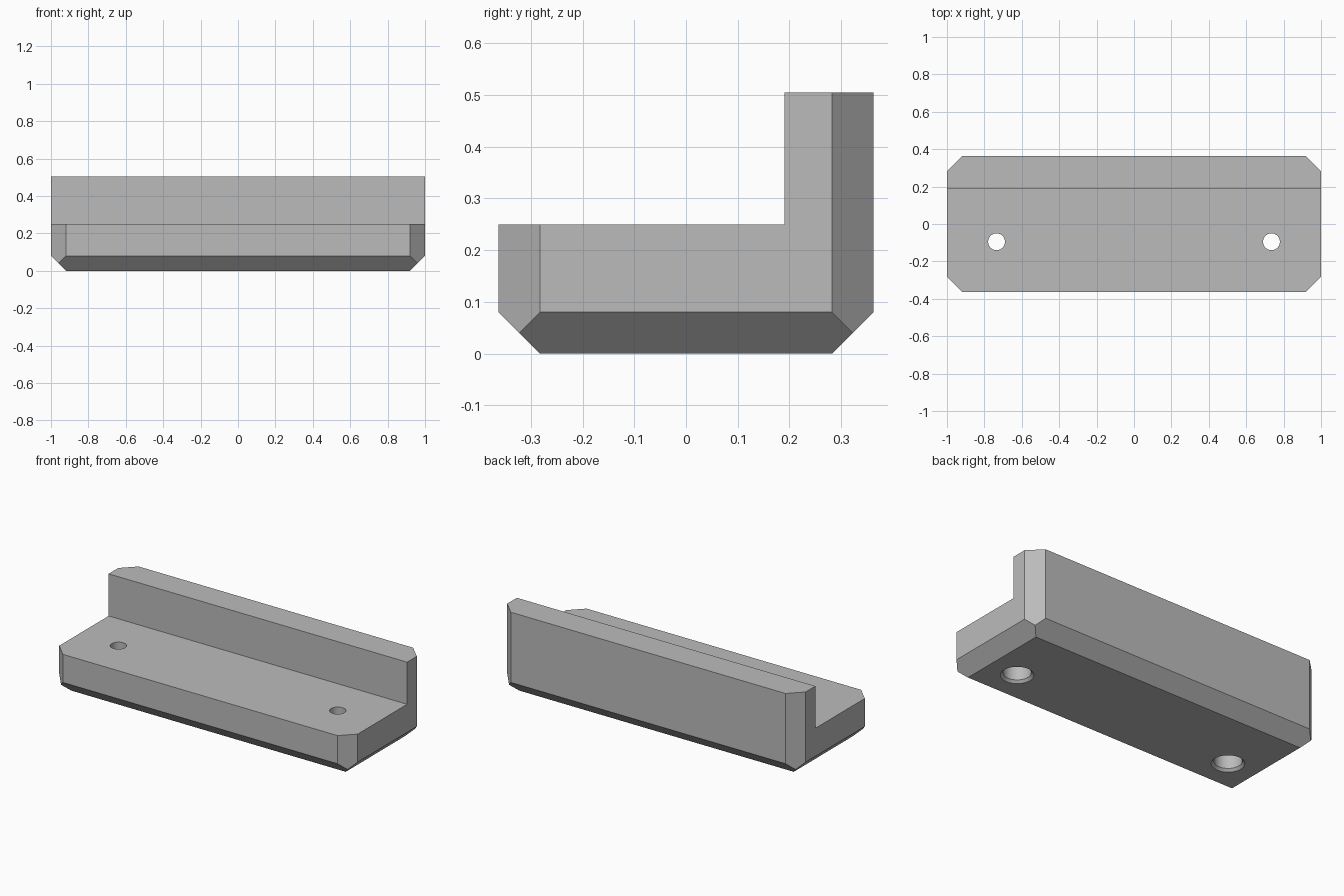
import bpy
import bmesh
from math import cos, sin, tau
from mathutils import Vector

if "Cube" in bpy.data.objects:
    bpy.data.objects.remove(bpy.data.objects["Cube"], do_unlink=True)

HALF_X, HALF_Y = 1.0, 0.3625
BASE_TOP, WALL_TOP, WALL_FRONT = 0.25, 0.505, 0.19
CHAMFER = 0.08

grey = bpy.data.materials.new("plain grey")
grey.use_nodes = True
colour = (0.5, 0.5, 0.5, 1)
grey.diffuse_color = colour
grey.node_tree.nodes["Principled BSDF"].inputs["Base Color"].default_value = colour


def make_object(name, bm):
    bmesh.ops.recalc_face_normals(bm, faces=bm.faces)
    mesh = bpy.data.meshes.new(name)
    bm.to_mesh(mesh)
    bm.free()
    mesh.materials.append(grey)
    obj = bpy.data.objects.new(name, mesh)
    bpy.context.collection.objects.link(obj)
    return obj


def slice_off(bm, point, normal):
    """Cut away everything beyond a plane and cap the opening."""
    cut = bmesh.ops.bisect_plane(
        bm, geom=bm.verts[:] + bm.edges[:] + bm.faces[:], dist=1e-5,
        plane_co=point, plane_no=normal, clear_outer=True)
    edges = [e for e in cut["geom_cut"] if isinstance(e, bmesh.types.BMEdge)]
    bmesh.ops.edgeloop_fill(bm, edges=edges)


# L-shaped bracket: profile swept along x
bm = bmesh.new()
profile = [(-HALF_Y, 0), (HALF_Y, 0), (HALF_Y, WALL_TOP), (WALL_FRONT, WALL_TOP),
           (WALL_FRONT, BASE_TOP), (-HALF_Y, BASE_TOP)]
end = bm.faces.new([bm.verts.new((-HALF_X, y, z)) for y, z in profile])
swept = bmesh.ops.extrude_face_region(bm, geom=[end])["geom"]
bmesh.ops.translate(bm, vec=(2 * HALF_X, 0, 0),
                    verts=[v for v in swept if isinstance(v, bmesh.types.BMVert)])
bmesh.ops.recalc_face_normals(bm, faces=bm.faces)

# Chamfers on the upright corners and around the underside
for s in (-1, 1):
    for t in (-1, 1):
        slice_off(bm, Vector((s * (HALF_X - CHAMFER), t * HALF_Y, 0)), Vector((s, t, 0)))
for s in (-1, 1):
    slice_off(bm, Vector((s * HALF_X, 0, CHAMFER)), Vector((s, 0, -1)))
    slice_off(bm, Vector((0, s * HALF_Y, CHAMFER)), Vector((0, s, -1)))
bracket = make_object("bracket", bm)

# Screw holes: narrow bore above, wide recess with a bevelled rim below
hole_profile = [(0.104, -0.015), (0.076, 0.015), (0.076, 0.1), (0.045, 0.1), (0.045, 0.3)]
SIDES = 48
for side, x in (("right", -0.735), ("left", 0.735)):
    bm = bmesh.new()
    rings = [[bm.verts.new((x + r * cos(tau * i / SIDES), -0.095 + r * sin(tau * i / SIDES), z))
              for i in range(SIDES)] for r, z in hole_profile]
    for low, high in zip(rings, rings[1:]):
        for i in range(SIDES):
            j = (i + 1) % SIDES
            bm.faces.new((low[i], low[j], high[j], high[i]))
    bm.faces.new(rings[0])
    bm.faces.new(rings[-1])
    cutter = make_object(side + "_screw_hole_cutter", bm)
    cutter.hide_render = True
    mod = bracket.modifiers.new(side + " screw hole", "BOOLEAN")
    mod.operation = "DIFFERENCE"
    mod.solver = "EXACT"
    mod.object = cutter
    bpy.context.view_layer.objects.active = bracket
    bpy.ops.object.modifier_apply(modifier=mod.name)
    bpy.data.objects.remove(cutter, do_unlink=True)

# Smooth bores, crisp chamfers
bpy.ops.object.select_all(action="DESELECT")
bracket.select_set(True)
bpy.context.view_layer.objects.active = bracket
bpy.ops.object.shade_smooth_by_angle(angle=0.5)
